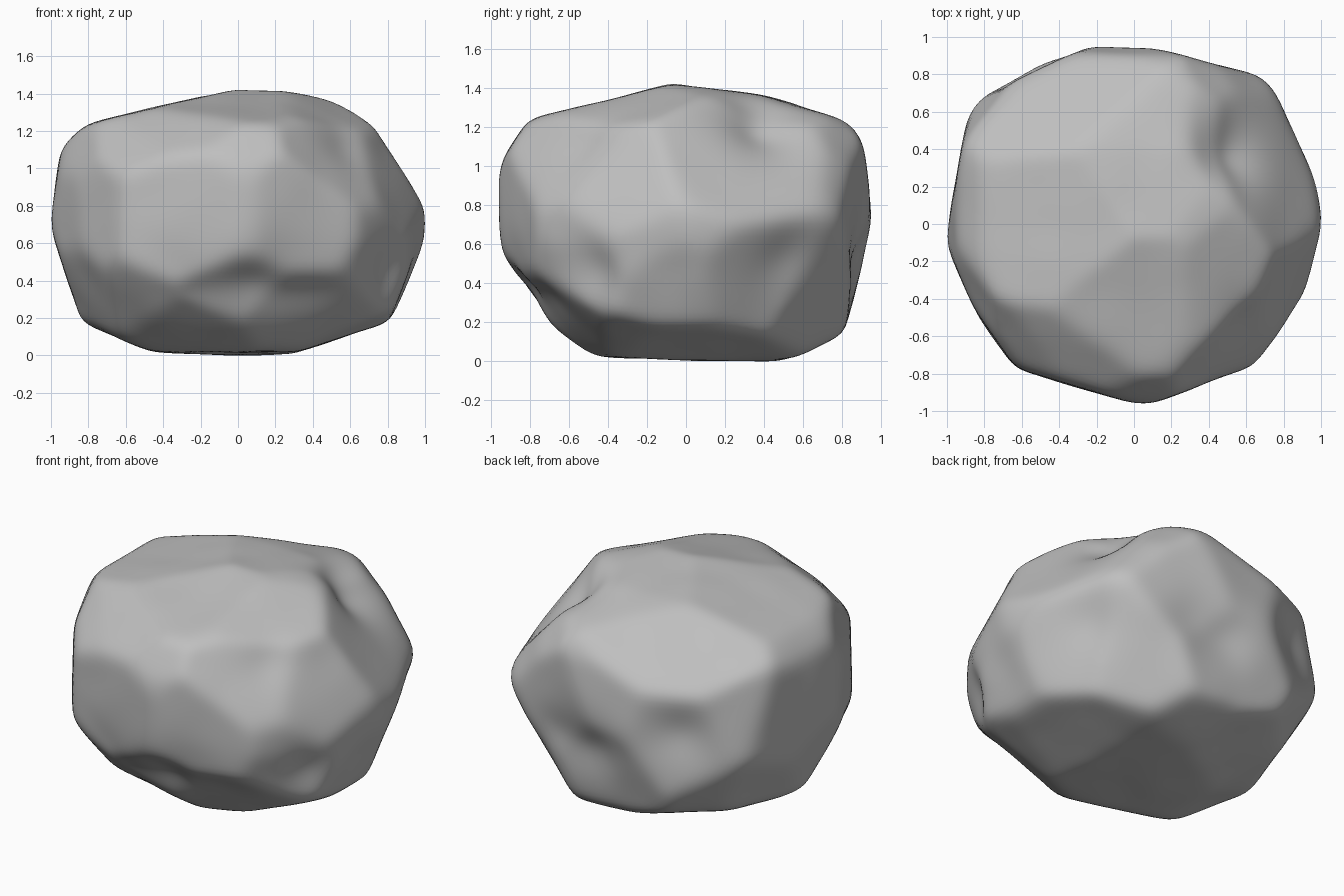
import bpy
import bmesh
import math
from mathutils import Vector, noise

cube = bpy.data.objects.get("Cube")
if cube:
    bpy.data.objects.remove(cube, do_unlink=True)

CENTRE = Vector((0, 0, 0.7))
X, Y, Z = Vector((1, 0, 0)), Vector((0, 1, 0)), Vector((0, 0, 1))
WEAR = 0.01  # thickness later lost to smoothing


def tilted_axes(side_x, side_y, tilt):
    """Right and up axes of a plane turned 35 degrees from the front or back."""
    turn, lean = math.radians(35), math.radians(tilt)
    facing = Vector((side_x * math.sin(turn) * math.cos(lean),
                     side_y * math.cos(turn) * math.cos(lean), math.sin(lean)))
    right = Z.cross(facing).normalized()
    return right, facing.cross(right)


def facets(outline, right, up):
    """Turn each edge of a counter-clockwise outline into a cutting plane."""
    points = [Vector(p) for p in outline]
    planes = []
    for a, b in zip(points, points[1:] + points[:1]):
        edge = (b - a).normalized()
        out = Vector((edge.y, -edge.x))
        reach = max(out.dot(p) for p in points) + WEAR
        planes.append((right * out.x + up * out.y, reach))
    return planes


def lowered(outline):
    return [(a, z - CENTRE.z) for a, z in outline]


# Outlines of the boulder: along its length, along its depth, and in plan
long_outline = [(.08, 0), (.3, .02), (.8, .18), (.92, .4), (1, .62), (.99, .8),
                (.95, .98), (.72, 1.25), (.5, 1.36), (.2, 1.41), (0, 1.41),
                (-.35, 1.34), (-.8, 1.23), (-.94, 1.1), (-1, .7), (-.83, .18), (-.47, .03)]
deep_outline = [(-.52, .03), (.45, 0), (.7, .06), (.8, .14), (.95, .7), (.9, 1.1),
                (.83, 1.22), (.4, 1.35), (-.07, 1.41), (-.8, 1.23), (-.93, 1.03),
                (-.96, .9), (-.95, .52), (-.64, .1)]
plan_outline = [(-1, -.1), (-.8, -.55), (-.68, -.75), (0, -.95), (.1, -.95),
                (.63, -.75), (.92, -.4), (1, 0), (.96, .25), (.87, .56), (.7, .78),
                (0, .96), (-.25, .94), (-.53, .83), (-.87, .65)]

# Outlines across the corners
corner_a = [(-.99, -.23), (-.72, -.54), (-.22, -.78), (.04, -.8), (.62, -.69), (.74, -.6),
            (1.04, .1), (.85, .45), (.69, .65), (.53, .73), (-.31, .81), (-.51, .76),
            (-.83, .56), (-.94, .3)]
corner_b = [(-1.05, 0), (-.94, -.22), (-.64, -.72), (-.3, -.79), (.28, -.77), (.68, -.67),
            (.96, -.16), (.95, .34), (.78, .51), (.4, .76), (.11, .78), (-.5, .69)]
corner_c = [(-.99, 0), (-.9, -.37), (-.35, -.76), (-.07, -.87), (.41, -.8), (.66, -.72),
            (1.07, -.1), (.96, .41), (.5, .77), (.15, .82), (-.38, .76), (-.67, .64)]

planes = facets(lowered(long_outline), X, Z)
planes += facets(lowered(deep_outline), Y, Z)
planes += facets(plan_outline, X, Y)
planes += facets(corner_a, *tilted_axes(1, -1, 22))
planes += facets(corner_b, *tilted_axes(-1, 1, 22))
planes += facets(corner_c, *tilted_axes(1, 1, -25))

# Blunted corners: direction, distance
for direction, reach in [((.6, -.6, .5), .89), ((-.25, .52, .81), .82),
                         ((-.6, -.6, .5), 1.07), ((.6, .6, -.5), .97),
                         ((-.6, .6, -.5), 1), ((.6, -.6, -.5), .98)]:
    planes.append((Vector(direction).normalized(), reach))

# Worn hollows: position, width, depth
hollows = [
    (Vector((-.25, -.78, .38)), .18, .05),
    (Vector((.12, -.8, .4)), .2, .08),
    (Vector((.4, -.74, .38)), .18, .04),
    (Vector((.85, -.45, .45)), .2, .06),
    (Vector((.92, -.1, .45)), .18, .03),
    (Vector((.8, .55, .5)), .18, .04),
    (Vector((.52, .42, 1.22)), .2, .11),
    (Vector((.04, .92, .54)), .18, .05),
    (Vector((-.55, .8, .75)), .18, .06),
    (Vector((.28, .85, .52)), .18, .06),
    (Vector((.57, -.5, 1.1)), .15, .03),
]


def surface_point(direction):
    reach = 1 / max(n.dot(direction) / h for n, h in planes)
    point = direction * reach
    depth = sum(d * math.exp(-((point + CENTRE - c).length / w) ** 2) for c, w, d in hollows)
    depth += 0.008 * noise.noise(point * 4)
    return direction * (reach - depth)


# Boulder: a ball trimmed by the facets, hollowed and worn smooth
bm = bmesh.new()
bmesh.ops.create_icosphere(bm, subdivisions=6, radius=1)
for v in bm.verts:
    v.co = surface_point(v.co.normalized())
for _ in range(6):
    bmesh.ops.smooth_vert(bm, verts=bm.verts, factor=0.5,
                          use_axis_x=True, use_axis_y=True, use_axis_z=True)

# Stand it on the ground
floor = min(v.co.z for v in bm.verts)
bmesh.ops.translate(bm, verts=bm.verts, vec=-Z * floor)

mesh = bpy.data.meshes.new("boulder")
bm.to_mesh(mesh)
bm.free()
boulder = bpy.data.objects.new("boulder", mesh)
bpy.context.collection.objects.link(boulder)

stone = bpy.data.materials.new("stone_grey")
stone.use_nodes = True
grey = (0.52, 0.52, 0.52, 1)
stone.diffuse_color = grey
stone.node_tree.nodes["Principled BSDF"].inputs["Base Color"].default_value = grey
mesh.materials.append(stone)

bpy.ops.object.select_all(action='DESELECT')
boulder.select_set(True)
bpy.context.view_layer.objects.active = boulder
bpy.ops.object.shade_smooth_by_angle(angle=math.radians(40))
